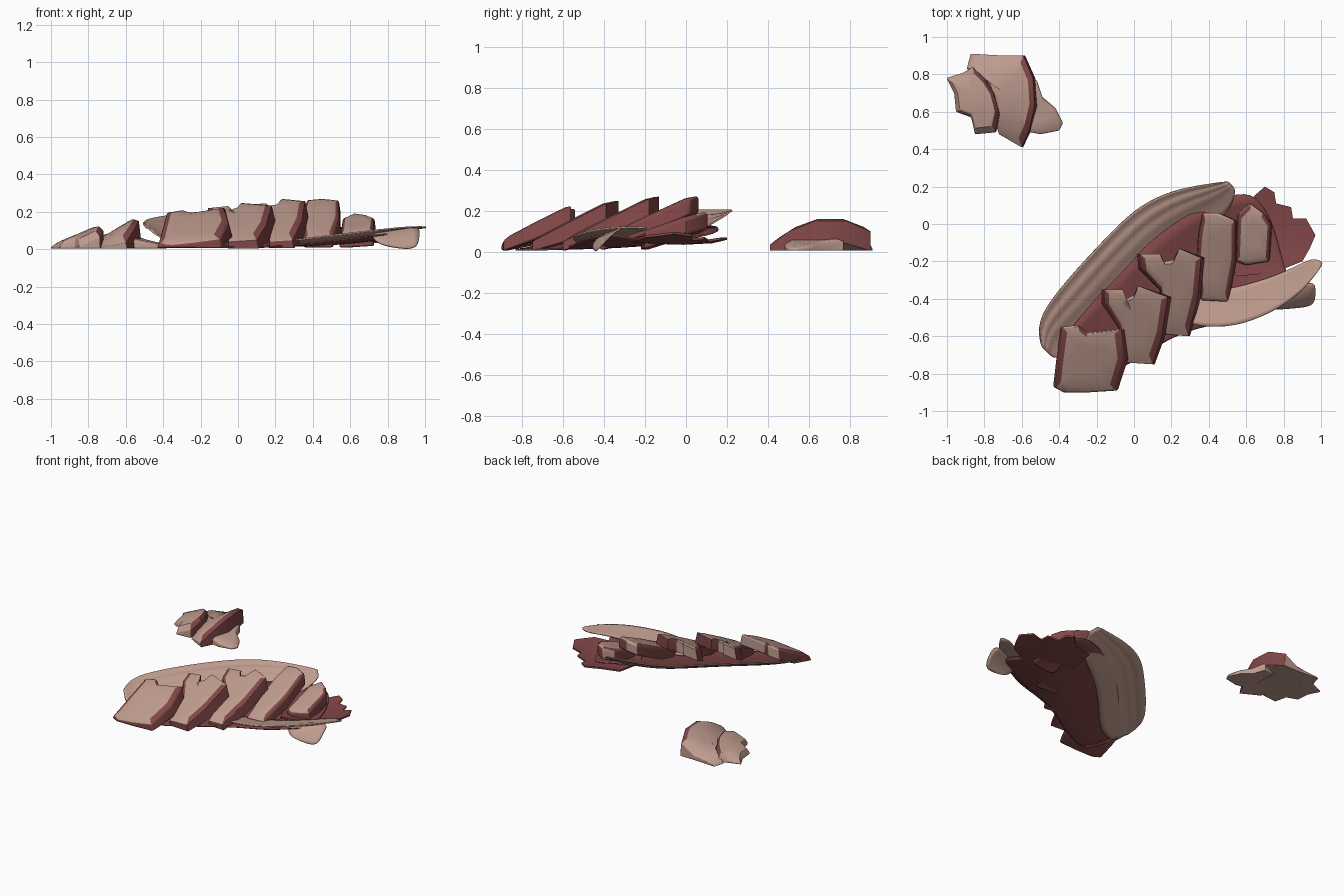
import bpy
import bmesh
import math
from mathutils import Vector

cube = bpy.data.objects.get("Cube")
if cube:
    bpy.data.objects.remove(cube, do_unlink=True)


def make_material(name, colour):
    mat = bpy.data.materials.new(name)
    mat.use_nodes = True
    mat.diffuse_color = (*colour, 1)
    mat.node_tree.nodes["Principled BSDF"].inputs["Base Color"].default_value = (*colour, 1)
    return mat


TAN, RED = 0, 1
materials = [make_material("pale_tan", (.52, .33, .27)),
             make_material("dark_red", (.22, .062, .062))]


def finish(name, bm, angle):
    mesh = bpy.data.meshes.new(name)
    bm.to_mesh(mesh)
    bm.free()
    for mat in materials:
        mesh.materials.append(mat)
    obj = bpy.data.objects.new(name, mesh)
    bpy.context.collection.objects.link(obj)
    bpy.ops.object.select_all(action='DESELECT')
    obj.select_set(True)
    bpy.context.view_layer.objects.active = obj
    bpy.ops.object.shade_smooth_by_angle(angle=math.radians(angle))
    return obj


def solid(name, outline, height, thick, side_rule, rim_rule, over=TAN, under=RED,
          spread=1.0, rim_drop=.012, bevel=.012):
    """Closed piece: top following height(x, y) with a lowered rim, side walls, base."""
    bm = bmesh.new()
    count = len(outline)
    cx = sum(p[0] for p in outline) / count
    cy = sum(p[1] for p in outline) / count

    def ring(scale, drop):
        pts = [(cx + (x - cx) * scale, cy + (y - cy) * scale) for x, y in outline]
        return [bm.verts.new((x, y, max(.014, height(x, y) - drop))) for x, y in pts]

    rings = [ring(1, rim_drop), ring(.82, 0), ring(.4, 0)]
    centre = bm.verts.new((cx, cy, height(cx, cy)))
    base = [bm.verts.new((cx + (v.co.x - cx) * spread, v.co.y, max(.004, v.co.z - thick)))
            for v in rings[0]]
    base_centre = bm.verts.new((cx, cy, max(.004, height(cx, cy) - thick)))
    walls = []
    for i in range(count):
        j = (i + 1) % count
        band = [bm.faces.new((outer[i], outer[j], inner[j], inner[i]))
                for outer, inner in zip(rings, rings[1:])]
        band.append(bm.faces.new((rings[-1][i], rings[-1][j], centre)))
        for face in band:
            face.material_index = over
        bm.faces.new((base[j], base[i], base_centre)).material_index = under
        wall = bm.faces.new((base[i], base[j], rings[0][j], rings[0][i]))
        walls.append((wall, band[0]))
    bmesh.ops.recalc_face_normals(bm, faces=bm.faces[:])
    bm.normal_update()
    for wall, rim in walls:
        rim.material_index = rim_rule(wall.normal)
        wall.material_index = side_rule(wall.normal)
    obj = finish(name, bm, 35)
    if bevel:
        mod = obj.modifiers.new("soft_edges", 'BEVEL')
        mod.width = bevel
        mod.segments = 2
        mod.limit_method = 'ANGLE'
        mod.angle_limit = math.radians(40)


def sheet(name, rows, colour, thick=.008):
    """Thin smooth sheet lofted through rows of points."""
    bm = bmesh.new()
    grid = [[bm.verts.new(p) for p in row] for row in rows]
    for a, b in zip(grid, grid[1:]):
        for i in range(len(a) - 1):
            bm.faces.new((a[i], b[i], b[i + 1], a[i + 1])).material_index = colour
    bmesh.ops.recalc_face_normals(bm, faces=bm.faces[:])
    obj = finish(name, bm, 60)
    smooth = obj.modifiers.new("smooth", 'SUBSURF')
    smooth.levels = smooth.render_levels = 2
    obj.modifiers.new("thickness", 'SOLIDIFY').thickness = thick


def all_red(normal):
    return RED


def all_tan(normal):
    return TAN


def slice_side(normal):
    return TAN if normal.y > .6 and normal.x < .25 else RED


def slice_rim(normal):
    return RED if abs(normal.x) > .6 else TAN


def cut_face(normal):
    return RED if normal.x > .5 else TAN


# Overlapping slices: outline, front edge y, front edge z, slope
slices = [
    ([(-.42, -.87), (-.37, -.9), (-.24, -.9), (-.1, -.89), (-.05, -.72), (-.07, -.56),
      (-.25, -.58), (-.3, -.54), (-.38, -.55), (-.4, -.7)], -.89, .05, .5),
    ([(-.05, -.74), (.1, -.75), (.15, -.6), (.18, -.39), (.02, -.33), (0, -.38),
      (-.04, -.4), (-.06, -.35), (-.16, -.35), (-.16, -.42), (-.08, -.55)], -.75, .05, .49),
    ([(.17, -.59), (.29, -.6), (.34, -.4), (.36, -.18), (.24, -.13), (.21, -.19),
      (.16, -.2), (.14, -.16), (.03, -.16), (.04, -.24), (.14, -.35)], -.6, .05, .48),
    ([(.36, -.41), (.5, -.42), (.54, -.2), (.54, .02), (.45, .06), (.37, .06),
      (.35, -.05), (.34, -.2)], -.42, .06, .46),
    ([(.55, -.2), (.6, -.22), (.72, -.2), (.73, 0), (.69, .06), (.62, .11),
      (.56, .05)], -.22, .09, .34),
]
for number, (outline, front, low, slope) in enumerate(slices, 1):
    middle = sum(p[0] for p in outline) / len(outline)
    solid(f"slice_{number}", outline,
          lambda x, y: low + slope * (y - front) + .1 * (x - middle),
          .08, slice_side, slice_rim, spread=1.1)

# Raised pale rim at the back, a ridged profile swept along a path
path = [(-.5, -.65, .12), (-.52, -.52, .15), (-.42, -.37, .17), (-.27, -.2, .19),
        (-.1, -.02, .2), (.03, .1, .2), (.2, .18, .2), (.36, .21, .2), (.5, .23, .2)]
widths = [.35, .7, 1, 1, 1, 1, .9, .65, .22]
profile = [(0, 0), (.04, -.03), (.07, -.025), (.1, -.055), (.14, -.06), (.18, -.1), (.32, -.16)]
inward = Vector((.7, -.7, 0))
sheet("back_rim", [[Vector(p) + inward * across * w + Vector((0, 0, drop * w))
                    for p, w in zip(path, widths)] for across, drop in profile], TAN)

# Red bed beneath the slices, turned up at the front right
sheet("red_bed", [
    [(-.43, -.66, .07), (-.24, -.44, .085), (-.06, -.23, .1), (.14, -.04, .11),
     (.35, .09, .12), (.52, .16, .12), (.66, .17, .09)],
    [(-.34, -.74, .02), (-.1, -.6, .025), (.1, -.45, .025), (.33, -.25, .025),
     (.52, -.1, .03), (.66, -.05, .035), (.76, -.03, .05)],
    [(-.29, -.8, .007), (-.04, -.68, .007), (.16, -.53, .007), (.36, -.41, .008),
     (.5, -.34, .012), (.66, -.3, .03), (.8, -.25, .05)],
    [(-.25, -.86, .006), (0, -.74, .006), (.2, -.6, .006), (.4, -.54, .03),
     (.58, -.52, .05), (.72, -.46, .07), (.88, -.35, .085)]], RED)

# Jagged red leaf end
solid("red_leaf_end",
      [(.48, .1), (.62, .13), (.7, .2), (.75, .17), (.76, .11), (.84, .09), (.85, .03),
       (.92, .03), (.97, -.06), (.94, -.13), (.9, -.2), (.75, -.26), (.55, -.28), (.45, -.1)],
      lambda x, y: .035 + .5 * (x - .62) ** 2 + .4 * (y + .08) ** 2,
      .012, all_red, all_red, over=RED, rim_drop=0, bevel=0)

# Pale lip along the front right, with a tongue curling down
sheet("front_leaf", [
    [(.26, -.54, .04), (.5, -.56, .07), (.68, -.5, .09), (.81, -.43, .105), (.92, -.34, .115),
     (1.01, -.22, .115)],
    [(.26, -.46, .03), (.5, -.46, .05), (.65, -.42, .07), (.79, -.36, .09), (.9, -.29, .105),
     (1.01, -.2, .112)],
    [(.28, -.38, .02), (.5, -.35, .035), (.62, -.32, .055), (.75, -.28, .075), (.86, -.23, .095),
     (.95, -.18, .105)]], TAN)
sheet("curled_tongue", [
    [(.71, -.41, .085), (.8, -.35, .105), (.97, -.3, .125)],
    [(.73, -.45, .055), (.85, -.42, .07), (.97, -.36, .1)],
    [(.76, -.46, .025), (.87, -.45, .004), (.97, -.44, .004)]], TAN)

# Small separate heap: three torn pieces with red cut faces towards +x
solid("heap_middle",
      [(-.86, .91), (-.88, .83), (-.8, .78), (-.75, .68), (-.75, .58), (-.72, .48), (-.6, .41),
       (-.56, .5), (-.53, .63), (-.54, .78), (-.59, .9), (-.7, .9)],
      lambda x, y: max(.06, .165 + .6 * (x + .56)) - .8 * (y - .73) ** 2,
      .11, cut_face, cut_face, under=TAN, spread=1.08, rim_drop=.025)
solid("heap_left",
      [(-1, .78), (-.96, .7), (-.95, .6), (-.87, .57), (-.85, .48), (-.74, .49), (-.72, .59),
       (-.75, .7), (-.8, .78), (-.86, .84), (-.91, .81)],
      lambda x, y: .115 + .42 * (x + .78) - .8 * (y - .7) ** 2,
      .1, cut_face, cut_face, under=TAN, spread=1.03, rim_drop=.03)
solid("heap_right",
      [(-.6, .5), (-.5, .48), (-.4, .5), (-.38, .54), (-.42, .62), (-.49, .68), (-.52, .77),
       (-.6, .75)],
      lambda x, y: .06 - .2 * (x + .55) + .05 * (y - .6),
      .08, all_tan, all_tan, under=TAN)
